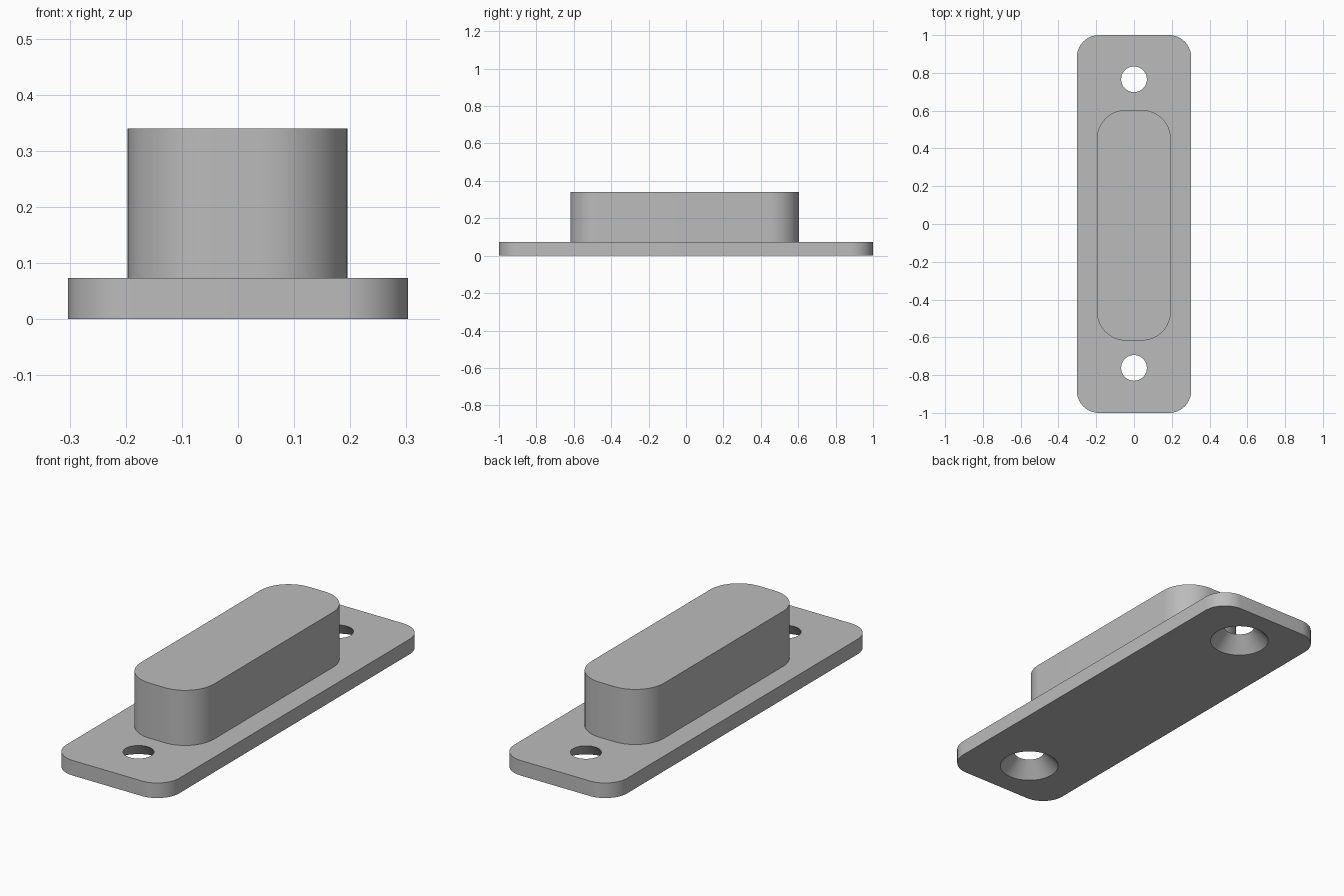
import bpy, bmesh, math

if "Cube" in bpy.data.objects:
    bpy.data.objects.remove(bpy.data.objects["Cube"])

grey = bpy.data.materials.new("plain grey")
grey.diffuse_color = (0.5, 0.5, 0.5, 1)
grey.use_nodes = True
grey.node_tree.nodes["Principled BSDF"].inputs["Base Color"].default_value = grey.diffuse_color


def activate(obj):
    bpy.ops.object.select_all(action='DESELECT')
    obj.select_set(True)
    bpy.context.view_layer.objects.active = obj


def rounded_slab(name, x0, x1, y0, y1, z0, z1, r, steps=16):
    """Extruded rectangle with rounded vertical corners."""
    bm = bmesh.new()
    corners = [(x1 - r, y1 - r), (x0 + r, y1 - r), (x0 + r, y0 + r), (x1 - r, y0 + r)]
    ring = []
    for q, (cx, cy) in enumerate(corners):
        for i in range(steps + 1):
            a = math.pi / 2 * (q + i / steps)
            ring.append(bm.verts.new((cx + r * math.cos(a), cy + r * math.sin(a), z0)))
    base = bm.faces.new(ring)
    top = bmesh.ops.extrude_face_region(bm, geom=[base])["geom"]
    bmesh.ops.translate(bm, vec=(0, 0, z1 - z0),
                        verts=[v for v in top if isinstance(v, bmesh.types.BMVert)])
    bmesh.ops.recalc_face_normals(bm, faces=bm.faces)
    mesh = bpy.data.meshes.new(name)
    bm.to_mesh(mesh)
    bm.free()
    mesh.materials.append(grey)
    obj = bpy.data.objects.new(name, mesh)
    bpy.context.collection.objects.link(obj)
    return obj


# Mounting plate and raised block
T = 0.073
plate = rounded_slab("mounting_plate", -0.303, 0.303, -1, 1, 0, T, 0.118)
block = rounded_slab("raised_block", -0.197, 0.195, -0.617, 0.604, T, 0.34, 0.155)

# Countersunk screw holes, wide at the underside
R_TOP, R_BOTTOM, OVER = 0.068, 0.135, 0.01
slope = (R_BOTTOM - R_TOP) / T
for y in (-0.762, 0.766):
    bpy.ops.mesh.primitive_cone_add(
        vertices=64, radius1=R_BOTTOM + slope * OVER, radius2=R_TOP - slope * OVER,
        depth=T + 2 * OVER, location=(0, y, T / 2))
    cutter = bpy.context.object
    cutter.name = "hole_cutter"
    cutter.hide_render = True
    cutter.data.materials.append(grey)
    cut = plate.modifiers.new("screw_hole", 'BOOLEAN')
    cut.operation = 'DIFFERENCE'
    cut.solver = 'EXACT'
    cut.object = cutter
    activate(plate)
    bpy.ops.object.modifier_apply(modifier=cut.name)
    bpy.data.objects.remove(cutter)

# Smooth the rounded walls, keep the rims sharp
for obj in (plate, block):
    activate(obj)
    bpy.ops.object.shade_smooth_by_angle(angle=math.radians(30))
